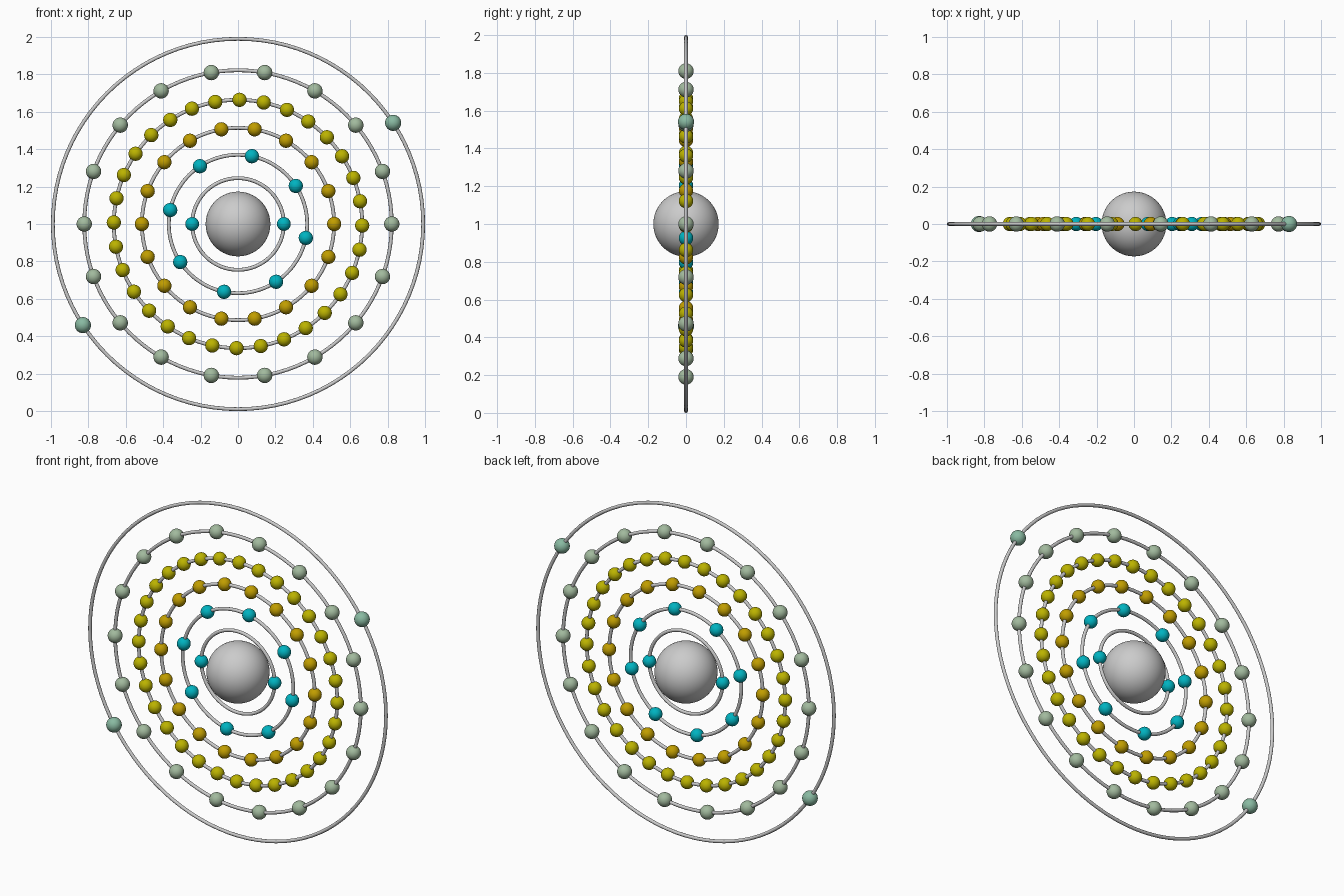
import bpy
from math import radians, cos, sin, pi

if "Cube" in bpy.data.objects:
    bpy.data.objects.remove(bpy.data.objects["Cube"])

CENTRE_Z = 1.0
TUBE = 0.01


def material(name, rgb):
    mat = bpy.data.materials.new(name)
    mat.diffuse_color = (*rgb, 1)
    mat.use_nodes = True
    mat.node_tree.nodes["Principled BSDF"].inputs["Base Color"].default_value = mat.diffuse_color
    return mat


def sphere(name, radius, location, segments, rings):
    bpy.ops.mesh.primitive_uv_sphere_add(segments=segments, ring_count=rings,
                                         radius=radius, location=location)
    obj = bpy.context.object
    obj.name = name
    bpy.ops.object.shade_smooth()
    return obj


cyan = material("cyan", (0.0, 0.45, 0.53))
gold = material("gold", (0.53, 0.34, 0.0))
yellow = material("yellow", (0.5, 0.45, 0.0))
sage = material("sage", (0.36, 0.49, 0.34))
green = material("green", (0.25, 0.49, 0.36))

# Nucleus
sphere("nucleus", 0.173, (0, 0, CENTRE_Z), 64, 32)

# Shells: ring radius, electron count, start angle, electron radius, colour
shells = [
    (0.245, 2, 0, 0.037, cyan),
    (0.370, 8, 33.4, 0.038, cyan),
    (0.514, 18, 0, 0.038, gold),
    (0.664, 32, -0.7, 0.038, yellow),
    (0.822, 18, 0, 0.041, sage),
    (0.990, 2, 33.1, 0.043, green),
]

for n, (radius, count, start, size, mat) in enumerate(shells, 1):
    # Orbit ring standing upright in the XZ plane
    bpy.ops.mesh.primitive_torus_add(major_radius=radius, minor_radius=TUBE,
                                     major_segments=96, minor_segments=12,
                                     location=(0, 0, CENTRE_Z),
                                     rotation=(pi / 2, 0, 0))
    bpy.context.object.name = f"orbit_ring_{n}"
    bpy.ops.object.shade_smooth()

    # Electrons spaced evenly on the ring, sharing one mesh
    first = None
    for i in range(count):
        a = radians(start + 360 * i / count)
        pos = (radius * cos(a), 0, CENTRE_Z + radius * sin(a))
        if first is None:
            first = sphere(f"electron_{n}_{i + 1}", size, pos, 32, 16)
            first.data.materials.append(mat)
        else:
            obj = bpy.data.objects.new(f"electron_{n}_{i + 1}", first.data)
            obj.location = pos
            bpy.context.collection.objects.link(obj)
